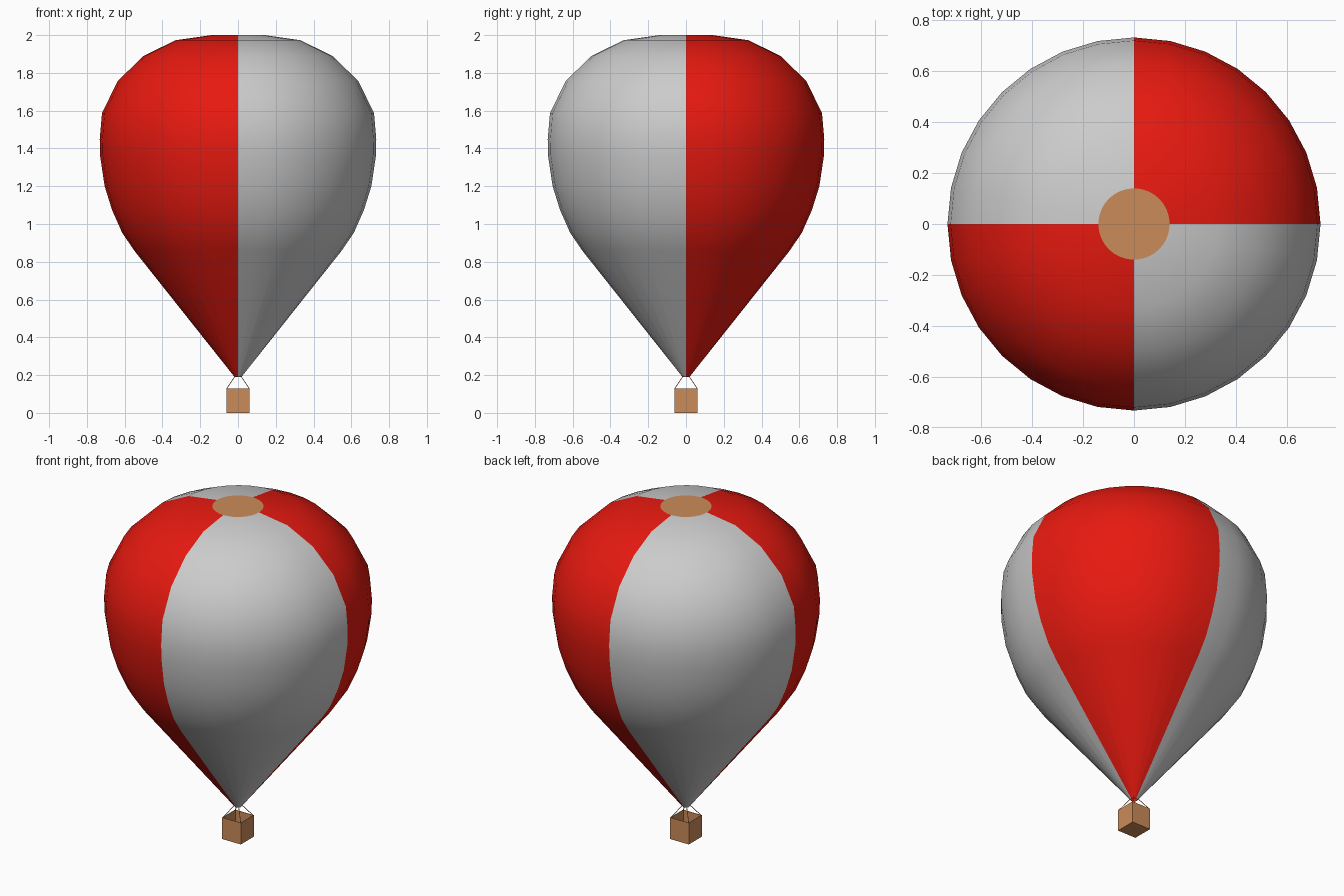
import bpy, bmesh
from math import sin, cos, pi
from mathutils import Vector

if "Cube" in bpy.data.objects:
    bpy.data.objects.remove(bpy.data.objects["Cube"])


def material(name, color):
    m = bpy.data.materials.new(name)
    m.diffuse_color = (*color, 1)
    m.use_nodes = True
    m.node_tree.nodes["Principled BSDF"].inputs["Base Color"].default_value = m.diffuse_color
    return m


RED = material("red_fabric", (0.8, 0.01, 0.005))
TAN = material("tan_wicker", (0.6, 0.26, 0.1))


def finish(bm, name, mat=None, smooth=False):
    me = bpy.data.meshes.new(name)
    bm.to_mesh(me)
    bm.free()
    ob = bpy.data.objects.new(name, me)
    bpy.context.collection.objects.link(ob)
    if mat:
        me.materials.append(mat)
    for p in me.polygons:
        p.use_smooth = smooth
    return ob


# Envelope profile (radius, height), bottom to top
PROFILE = [(0.018, 0.19), (0.55, 0.86), (0.614, 0.955), (0.667, 1.075),
           (0.706, 1.2), (0.73, 1.36), (0.732, 1.45), (0.72, 1.587),
           (0.637, 1.757), (0.5, 1.89), (0.33, 1.973), (0.14, 2.0)]
SEGMENTS = 32


# Envelope: four quarter panels, alternating red and grey
def panel(name, quarter, mat):
    bm = bmesh.new()
    n = SEGMENTS // 4
    columns = []
    for i in range(n + 1):
        a = quarter * pi / 2 + i * 2 * pi / SEGMENTS
        columns.append([bm.verts.new((r * cos(a), r * sin(a), z)) for r, z in PROFILE])
    for c, d in zip(columns, columns[1:]):
        for j in range(len(PROFILE) - 1):
            bm.faces.new((c[j], d[j], d[j + 1], c[j + 1]))
    finish(bm, name, mat, True)


for q in range(4):
    panel(f"envelope_panel_{q + 1}", q, RED if q % 2 == 0 else None)

# Crown disc closing the top
bm = bmesh.new()
bmesh.ops.create_circle(bm, cap_ends=True, segments=SEGMENTS, radius=0.14)
bmesh.ops.translate(bm, verts=bm.verts, vec=(0, 0, 2.0))
bmesh.ops.recalc_face_normals(bm, faces=bm.faces)
for f in bm.faces:
    if f.normal.z < 0:
        f.normal_flip()
finish(bm, "crown_disc", TAN)

# Basket: open-topped box with thin walls
bm = bmesh.new()
bmesh.ops.create_cube(bm, size=1)
bmesh.ops.scale(bm, verts=bm.verts, vec=(0.124, 0.124, 0.13))
bmesh.ops.translate(bm, verts=bm.verts, vec=(0, 0, 0.065))
bm.normal_update()
bmesh.ops.delete(bm, geom=[f for f in bm.faces if f.normal.z > 0.9], context='FACES_ONLY')
basket = finish(bm, "basket", TAN)
solid = basket.modifiers.new("walls", 'SOLIDIFY')
solid.thickness = 0.003
solid.offset = -1

# Ropes from basket corners to the envelope mouth
for i, (sx, sy) in enumerate([(1, 1), (-1, 1), (-1, -1), (1, -1)]):
    a = Vector((sx * 0.06, sy * 0.06, 0.128))
    b = Vector((sx * 0.016, sy * 0.016, 0.195))
    bm = bmesh.new()
    bmesh.ops.create_cone(bm, cap_ends=True, segments=6, radius1=0.002,
                          radius2=0.002, depth=(b - a).length)
    rope = finish(bm, f"rope_{i + 1}", TAN)
    rope.location = (a + b) / 2
    rope.rotation_euler = (b - a).to_track_quat('Z', 'Y').to_euler()
